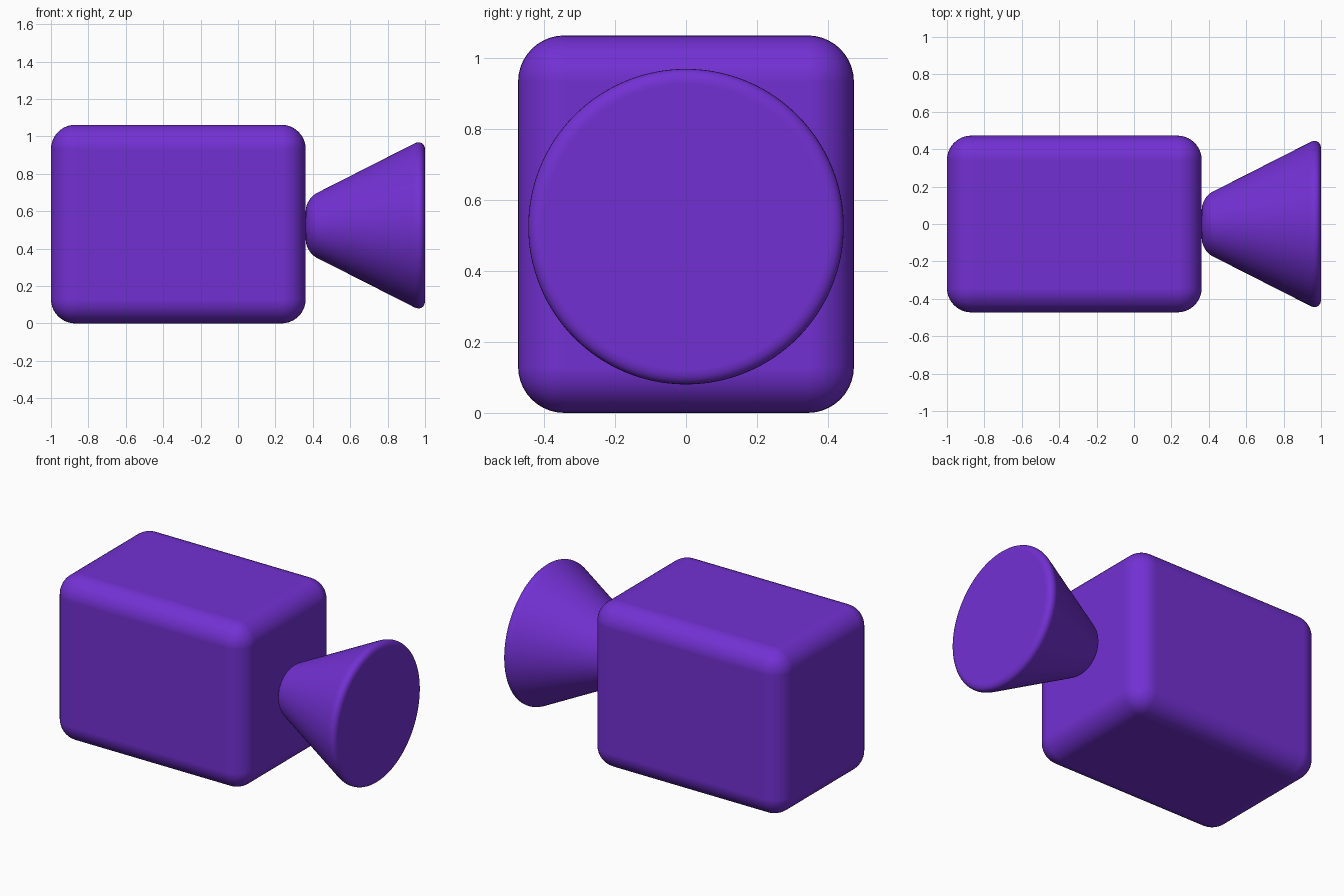
import bpy
from math import pi, radians

if "Cube" in bpy.data.objects:
    bpy.data.objects.remove(bpy.data.objects["Cube"])

purple = bpy.data.materials.new("purple")
purple.diffuse_color = (0.17, 0.03, 0.65, 1)
purple.use_nodes = True
purple.node_tree.nodes["Principled BSDF"].inputs["Base Color"].default_value = purple.diffuse_color


def finish(name, width, segments):
    """Name, colour, round the edges and smooth the active object."""
    ob = bpy.context.object
    ob.name = name
    ob.data.materials.append(purple)
    bpy.ops.object.transform_apply(location=False, rotation=True, scale=True)
    bevel = ob.modifiers.new("rounding", 'BEVEL')
    bevel.width = width
    bevel.segments = segments
    bevel.limit_method = 'ANGLE'
    bevel.angle_limit = radians(30)
    ob.data.shade_smooth()
    normals = ob.modifiers.new("flat_faces", 'WEIGHTED_NORMAL')
    normals.weight = 100
    return ob


# Camera body: rounded box
bpy.ops.mesh.primitive_cube_add(size=1, location=(-0.319, 0, 0.531))
bpy.context.object.scale = (1.362, 0.945, 1.062)
finish("camera_body", 0.13, 10)

# Lens hood: rounded cone flaring out to the right
x0, x1 = 0.362, 1.0
bpy.ops.mesh.primitive_cone_add(vertices=128, radius1=0.143, radius2=0.467,
                                depth=x1 - x0, location=((x0 + x1) / 2, 0, 0.524),
                                rotation=(0, pi / 2, 0))
finish("lens_hood", 0.065, 8)
